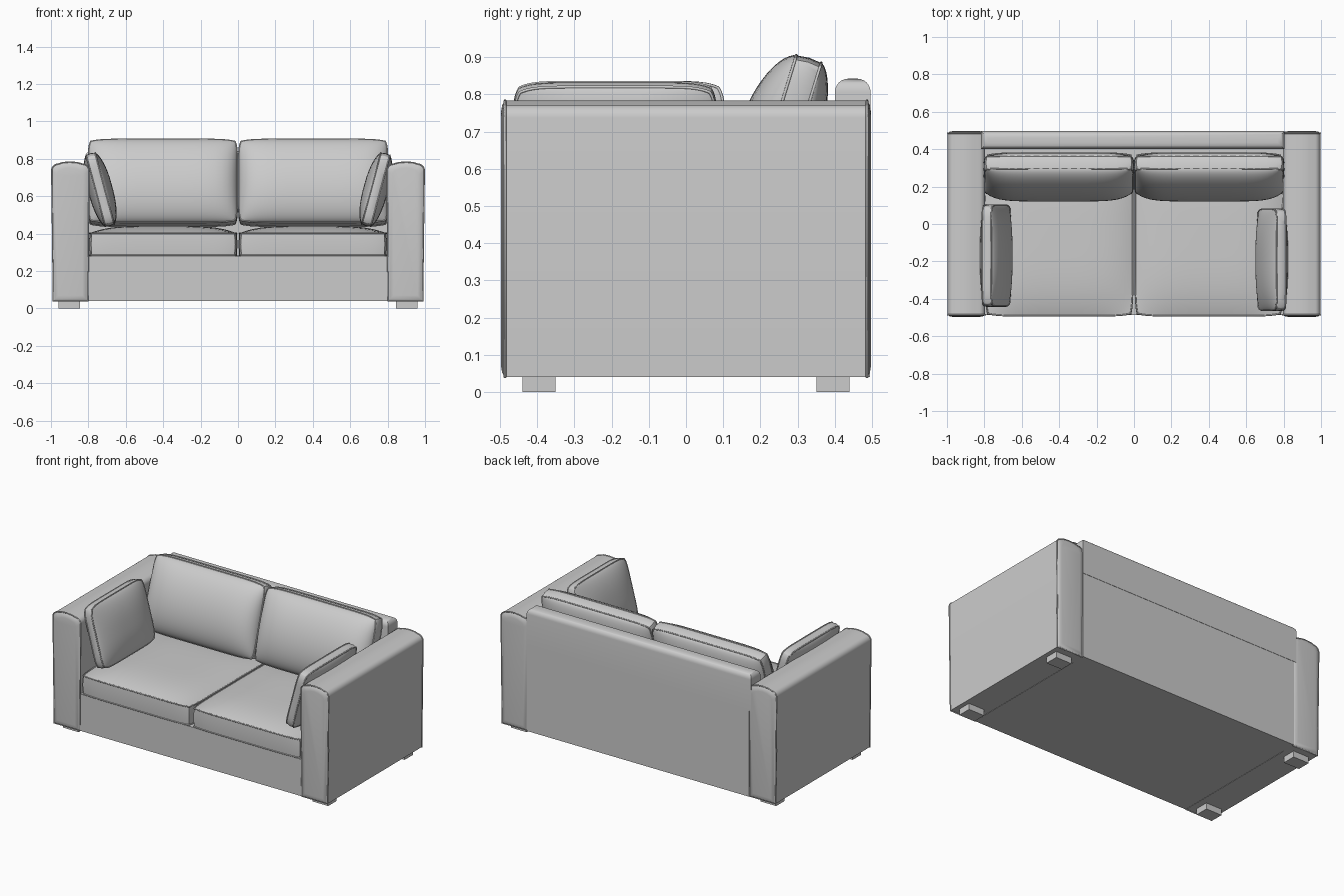
import bpy, bmesh, math
from mathutils import Matrix, Vector

if "Cube" in bpy.data.objects:
    bpy.data.objects.remove(bpy.data.objects["Cube"])

GREY = (0.6, 0.6, 0.6, 1)
fabric = bpy.data.materials.new("grey_fabric")
fabric.use_nodes = True
fabric.diffuse_color = GREY
fabric.node_tree.nodes["Principled BSDF"].inputs["Base Color"].default_value = GREY


def finish(name, bm, angle=35):
    bmesh.ops.recalc_face_normals(bm, faces=bm.faces)
    mesh = bpy.data.meshes.new(name)
    bm.to_mesh(mesh)
    bm.free()
    mesh.polygons.foreach_set("use_smooth", [True] * len(mesh.polygons))
    mesh.set_sharp_from_angle(angle=math.radians(angle))
    mesh.materials.append(fabric)
    obj = bpy.data.objects.new(name, mesh)
    bpy.context.collection.objects.link(obj)
    return obj


def box(name, lo, hi, radius=0.0, top_only=True):
    """Box between two corners, with its upper edges rounded."""
    lo, hi = Vector(lo), Vector(hi)
    bm = bmesh.new()
    bmesh.ops.create_cube(bm, size=1)
    for v in bm.verts:
        v.co = (lo + hi) / 2 + v.co * (hi - lo)
    if radius:
        edges = [e for e in bm.edges
                 if not top_only or all(v.co.z > hi.z - 0.001 for v in e.verts)]
        bmesh.ops.bevel(bm, geom=edges, offset=radius, segments=6, profile=0.5,
                        affect='EDGES')
    return finish(name, bm)


def piping(name, points, matrix=Matrix(), depth=0.004):
    """Closed cord sewn along a seam."""
    curve = bpy.data.curves.new(name, 'CURVE')
    curve.dimensions = '3D'
    curve.bevel_depth = depth
    curve.bevel_resolution = 1
    spline = curve.splines.new('POLY')
    spline.points.add(len(points) - 1)
    for p, co in zip(spline.points, points):
        p.co = (*(matrix @ Vector(co)), 1)
    spline.use_cyclic_u = True
    curve.materials.append(fabric)
    bpy.context.collection.objects.link(bpy.data.objects.new(name, curve))


def cushion(name, size, puff, matrix, powers=(4, 4, 1), corner=0.03, n=24):
    """Boxed cushion: local x width, y height, z thickness; puff = (front, back)."""
    w, h, t = size
    pu, pv, soft = powers

    def point(i, j, side):
        # sample denser near the seams
        u = math.sin(math.pi / 2 * (2 * i / n - 1))
        v = math.sin(math.pi / 2 * (2 * j / n - 1))
        crown = max(0, (1 - abs(u) ** pu) * (1 - abs(v) ** pv)) ** soft
        x = u * (w / 2 - corner * v ** 8)
        y = v * (h / 2 - corner * u ** 8)
        bulge = puff[0] if side > 0 else puff[1]
        return Vector((x, y, side * (t / 2 + bulge * crown)))

    rim = ([(i, 0) for i in range(n)] + [(n, j) for j in range(n)]
           + [(i, n) for i in range(n, 0, -1)] + [(0, j) for j in range(n, 0, -1)])
    bm = bmesh.new()
    grids = {}
    for side in (1, -1):
        g = {(i, j): bm.verts.new(point(i, j, side))
             for i in range(n + 1) for j in range(n + 1)}
        for i in range(n):
            for j in range(n):
                bm.faces.new((g[i, j], g[i + 1, j], g[i + 1, j + 1], g[i, j + 1]))
        grids[side] = g
    # boxing strip between the two panels, slightly swollen
    mid = []
    for k in rim:
        p = point(*k, 1)
        mid.append(bm.verts.new((p.x * (1 + 0.008 / w), p.y * (1 + 0.008 / h), 0)))
    for a in range(len(rim)):
        b = (a + 1) % len(rim)
        for side in (1, -1):
            g = grids[side]
            bm.faces.new((g[rim[a]], g[rim[b]], mid[b], mid[a]))
    bm.transform(matrix)
    finish(name, bm)
    for side, label in ((1, "front"), (-1, "back")):
        piping(f"{name}_{label}_piping", [point(*k, side) for k in rim], matrix)


def arm(name, s):
    """Arm with crowned top, padded ends and piped end seams."""
    inner, outer, shoulder, r = 0.802, 0.996, 0.772, 0.035
    profile = [(inner, 0.04), (outer - 0.008, 0.04)]
    for cx, start in ((outer - r, 0), (inner + r - 0.006, 90)):
        for k in range(7):
            a = math.radians(start + 15 * k)
            profile.append((cx + r * math.cos(a), shoulder - r + r * math.sin(a)))
    mid = (inner + outer) / 2
    profile[9:9] = [(mid + d, shoulder + 0.011 - abs(d) * 0.08) for d in (0.04, 0, -0.04)]
    centre = Vector((mid, 0.41))
    bm = bmesh.new()
    rings = []
    for y, inset in ((-0.497, 0.03), (-0.494, 0.012), (-0.486, 0), (0.486, 0),
                     (0.494, 0.012), (0.497, 0.03)):
        ring = []
        for x, z in profile:
            px = centre.x + (x - centre.x) * (1 - inset / 0.097)
            pz = centre.y + (z - centre.y) * (1 - inset / 0.37)
            ring.append(bm.verts.new((s * px, y, pz)))
        rings.append(ring)
    for a, b in zip(rings, rings[1:]):
        for k in range(len(a)):
            m = (k + 1) % len(a)
            bm.faces.new((a[k], a[m], b[m], b[k]))
    bm.faces.new(rings[0])
    bm.faces.new(rings[-1])
    finish(name, bm)
    for y, label in ((-0.486, "front"), (0.486, "back")):
        piping(f"{name}_{label}_piping", [(s * x, y, z) for x, z in profile])


# Frame: base and back rest
box("base", (-0.8, -0.487, 0.04), (0.8, 0.41, 0.28))
box("back_rest", (-0.803, 0.4, 0.04), (0.803, 0.494, 0.78))
box("back_rest_top", (-0.818, 0.4, 0.6), (0.805, 0.496, 0.842), 0.036)

for s, side in ((1, "left"), (-1, "right")):
    arm(f"{side}_arm", s)

    # Feet
    for y, end in ((-0.395, "front"), (0.395, "back")):
        box(f"{side}_{end}_foot", (s * 0.902 - 0.057, y - 0.044, 0),
            (s * 0.902 + 0.057, y + 0.044, 0.045))

    # Seat cushion
    cushion(f"{side}_seat_cushion", (0.787, 0.87, 0.118), (0.04, 0),
            Matrix.Translation((s * 0.4, -0.056, 0.343)), corner=0.012)

    # Back cushion, leaning against the back rest
    lean = Matrix.Rotation(math.radians(90 - 17), 4, 'X')
    cushion(f"{side}_back_cushion", (0.795, 0.465, 0.07), (0.092, 0.06),
            Matrix.Translation((s * 0.402, 0.262, 0.672)) @ lean,
            powers=(6, 2, 0.6), corner=0.012)

    # Loose cushion resting on the arm
    basis = Matrix(((0, 0, -s), (s, 0, 0), (0, 1, 0))).transposed().to_4x4().transposed()
    tilt = Matrix.Rotation(s * math.radians(15), 4, 'Y')
    cushion(f"{side}_loose_cushion", (0.54, 0.395, 0.05), (0.042, 0.04),
            Matrix.Translation((s * 0.737, -0.18 - s * 0.011, 0.635)) @ tilt @ basis,
            powers=(2.5, 2.5, 0.7), corner=0.015)
